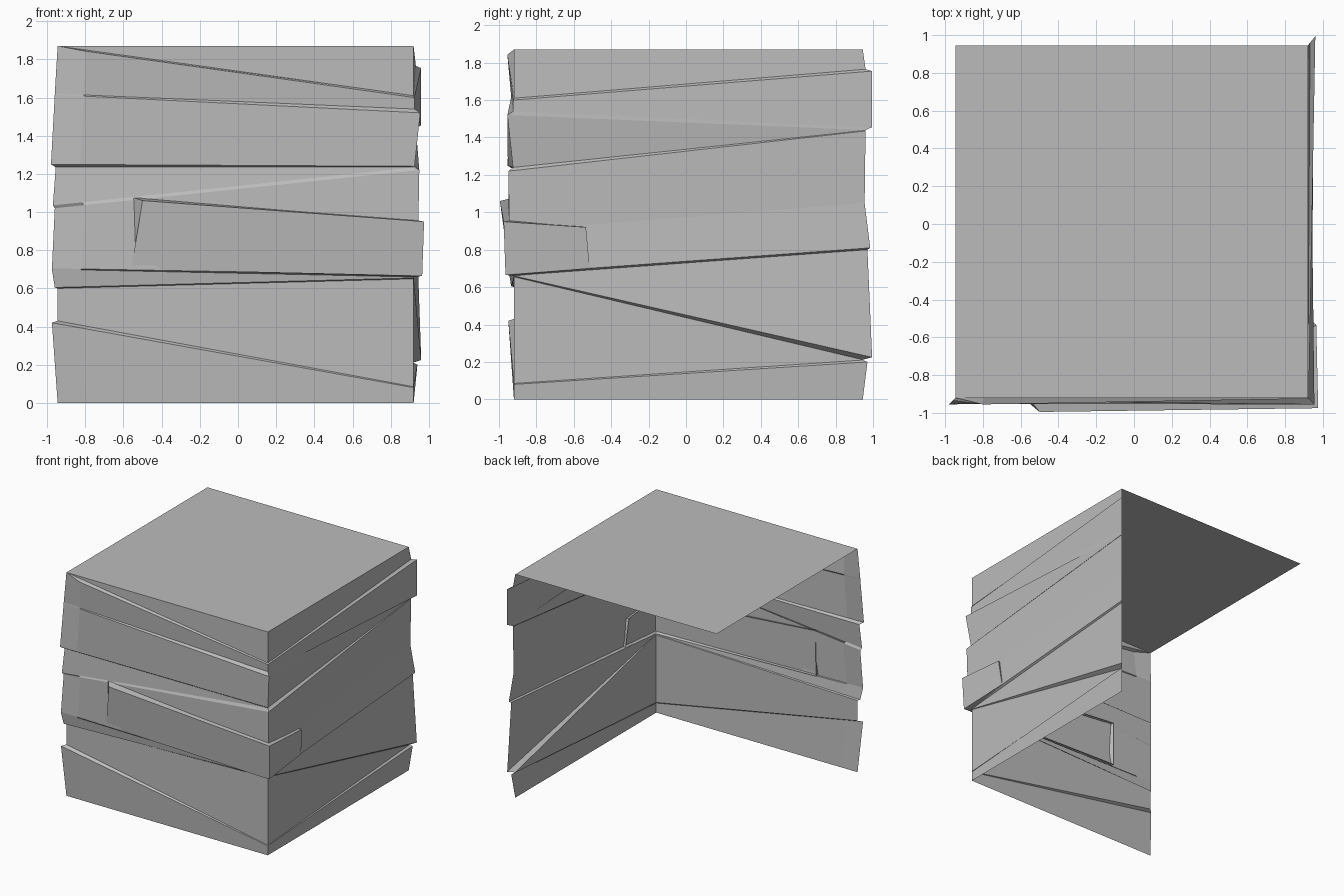
import bpy
from mathutils import Vector

cube = bpy.data.objects.get("Cube")
if cube:
    bpy.data.objects.remove(cube, do_unlink=True)

stone = bpy.data.materials.new("grey_stone")
stone.use_nodes = True
grey = (0.5, 0.5, 0.5, 1)
stone.diffuse_color = grey
stone.node_tree.nodes["Principled BSDF"].inputs["Base Color"].default_value = grey

# Plan of the block: straight faces before the ledges push outwards
LEFT, RIGHT, FRONT, BACK, TOP = -0.945, 0.92, -0.92, 0.945, 1.87


def make_object(name, verts, faces):
    mesh = bpy.data.meshes.new(name)
    mesh.from_pydata(verts, [], faces)
    mesh.validate()
    mesh.materials.append(stone)
    obj = bpy.data.objects.new(name, mesh)
    bpy.context.collection.objects.link(obj)
    return obj


def left_end(z, d):
    return Vector((LEFT - d, FRONT - d, z))


def corner(z, d):
    return Vector((RIGHT + d, FRONT - d, z))


def back_end(z, d):
    return Vector((RIGHT + 0.8 * d, BACK + d, z))


def make_wall(name, columns):
    """Skin neighbouring columns of points with quads."""
    rows = len(columns[0])
    verts = [p for column in columns for p in column]
    faces = []
    for c in range(len(columns) - 1):
        for r in range(rows - 1):
            a, b = c * rows + r, (c + 1) * rows + r
            faces.append((a, b, b + 1, a + 1))
    return make_object(name, verts, faces)


# Strata of the front: height and outward push at the left end, then at the corner
front_rows = [
    (0, 0, 0, 0),
    (0.42, 0.03, 0.08, 0),
    (0.43, 0, 0.085, 0),
    (0.6, 0, 0.65, 0),
    (0.605, 0.015, 0.655, 0),
    (0.7, 0.03, 0.66, 0),
    (0.705, 0.03, 0.67, 0.02),
    (1.02, 0.015, 1.22, 0.03),
    (1.035, 0.025, 1.235, 0.005),
    (1.235, 0.01, 1.237, 0.005),
    (1.25, 0.035, 1.24, 0.005),
    (1.615, 0.015, 1.52, 0.035),
    (1.62, 0.015, 1.54, 0.005),
    (TOP, 0, 1.6, 0.005),
    (TOP, 0, 1.61, 0),
    (TOP, 0, TOP, 0),
]
start = [left_end(r[0], r[1]) for r in front_rows]
end = [corner(r[2], r[3]) for r in front_rows]
knuckle = [a.lerp(b, 0.08) for a, b in zip(start, end)]
knuckle[-3] = Vector((-0.8, -0.955, 1.843))  # chipped upper left corner
make_wall("front_wall", [start, knuckle, end])

# Strata of the side: corner first, then the back end
side_rows = [
    (0, 0, 0, 0),
    (0.08, 0, 0.2, 0.025),
    (0.085, 0, 0.21, 0),
    (0.655, 0, 0.212, 0),
    (0.66, 0, 0.225, 0.05),
    (0.662, 0, 0.8, 0.025),
    (0.67, 0.02, 0.81, 0.04),
    (0.9, 0.024, 1.05, 0.01),
    (1.22, 0.03, 1.435, 0.015),
    (1.24, 0.005, 1.438, 0.015),
    (1.52, 0.035, 1.44, 0.015),
    (1.54, 0.005, 1.455, 0.05),
    (1.6, 0.005, 1.755, 0.05),
    (1.61, 0, 1.765, 0.015),
    (TOP, 0, TOP, 0),
]
make_wall("right_wall", [[corner(r[0], r[1]) for r in side_rows],
                         [back_end(r[2], r[3]) for r in side_rows]])

# Flat top
make_object("top_slab", [left_end(TOP, 0), corner(TOP, 0), back_end(TOP, 0),
                         (LEFT, BACK, TOP)], [(0, 1, 2, 3)])

# Raised slab that wraps round the corner: outer edge, then the edge sunk in the walls
low_outer = [(-0.56, -0.945, 0.7), (0.965, -0.965, 0.665), (0.945, -0.515, 0.7)]
high_outer = [(-0.5, -0.995, 1.06), (0.975, -0.975, 0.95), (0.965, -0.535, 0.92)]
low_inner = [(-0.56, FRONT, 0.7), (RIGHT, FRONT, 0.66), (RIGHT, -0.515, 0.7)]
high_inner = [(-0.56, FRONT, 1.08), (RIGHT, FRONT, 0.96), (RIGHT, -0.56, 0.925)]
loops = [low_inner, low_outer, high_outer, high_inner]
slab_verts = [p for loop in loops for p in loop]
slab_faces = [(3 * k + i, 3 * k + i + 1, 3 * k + i + 4, 3 * k + i + 3)
              for k in range(3) for i in range(2)]
slab_faces += [(0, 3, 6, 9), (11, 8, 5, 2)]
make_object("corner_slab", slab_verts, slab_faces)
